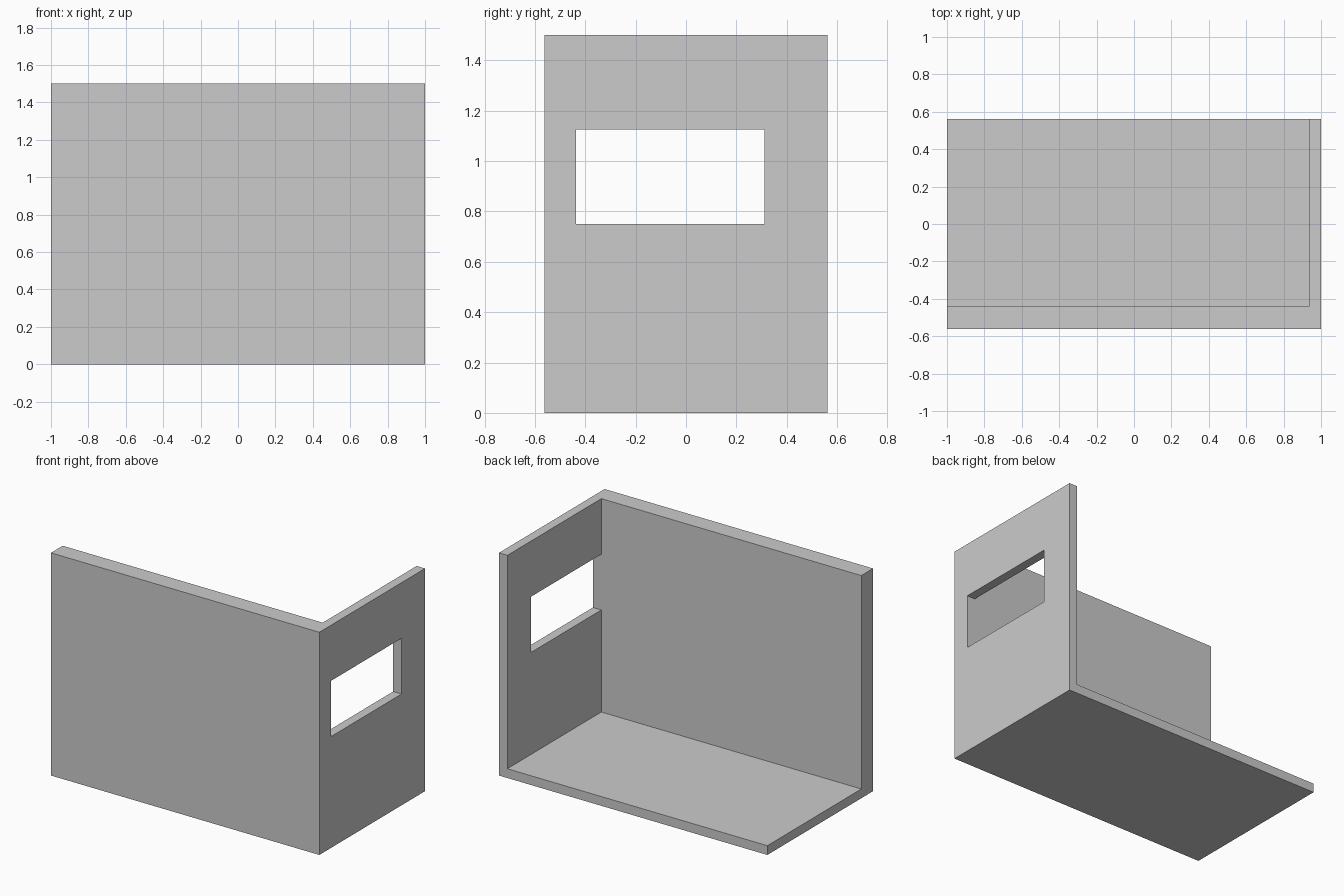
import bpy

if "Cube" in bpy.data.objects:
    bpy.data.objects.remove(bpy.data.objects["Cube"])


def box(name, lo, hi):
    """Axis-aligned box between two corners."""
    centre = [(a + b) / 2 for a, b in zip(lo, hi)]
    size = [b - a for a, b in zip(lo, hi)]
    bpy.ops.mesh.primitive_cube_add(size=1, location=centre)
    obj = bpy.context.object
    obj.name = name
    obj.scale = size
    bpy.ops.object.transform_apply(location=True, rotation=False, scale=True)
    return obj


def cut(target, cutter):
    """Subtract the cutter from the target, then discard the cutter."""
    mod = target.modifiers.new("cut", 'BOOLEAN')
    mod.operation = 'DIFFERENCE'
    mod.solver = 'EXACT'
    mod.object = cutter
    bpy.context.view_layer.objects.active = target
    bpy.ops.object.modifier_apply(modifier=mod.name)
    bpy.data.objects.remove(cutter, do_unlink=True)


# Outer block of the corner room
W, D, H = 1.0, 0.5625, 1.5
FRONT, SIDE, FLOOR = 0.125, 0.0625, 0.0625
room = box("corner_room_walls_and_floor", (-W, -D, 0), (W, D, H))

# Room interior, open at the left, back and top
cut(room, box("interior_cutter", (-W - 0.5, -D + FRONT, FLOOR),
              (W - SIDE, D + 0.5, H + 0.5)))

# Window through the right wall, flush with the front wall's inner face
cut(room, box("window_cutter", (W - SIDE - 0.25, -D + FRONT, 0.75),
              (W + 0.25, 0.3125, 1.125)))
